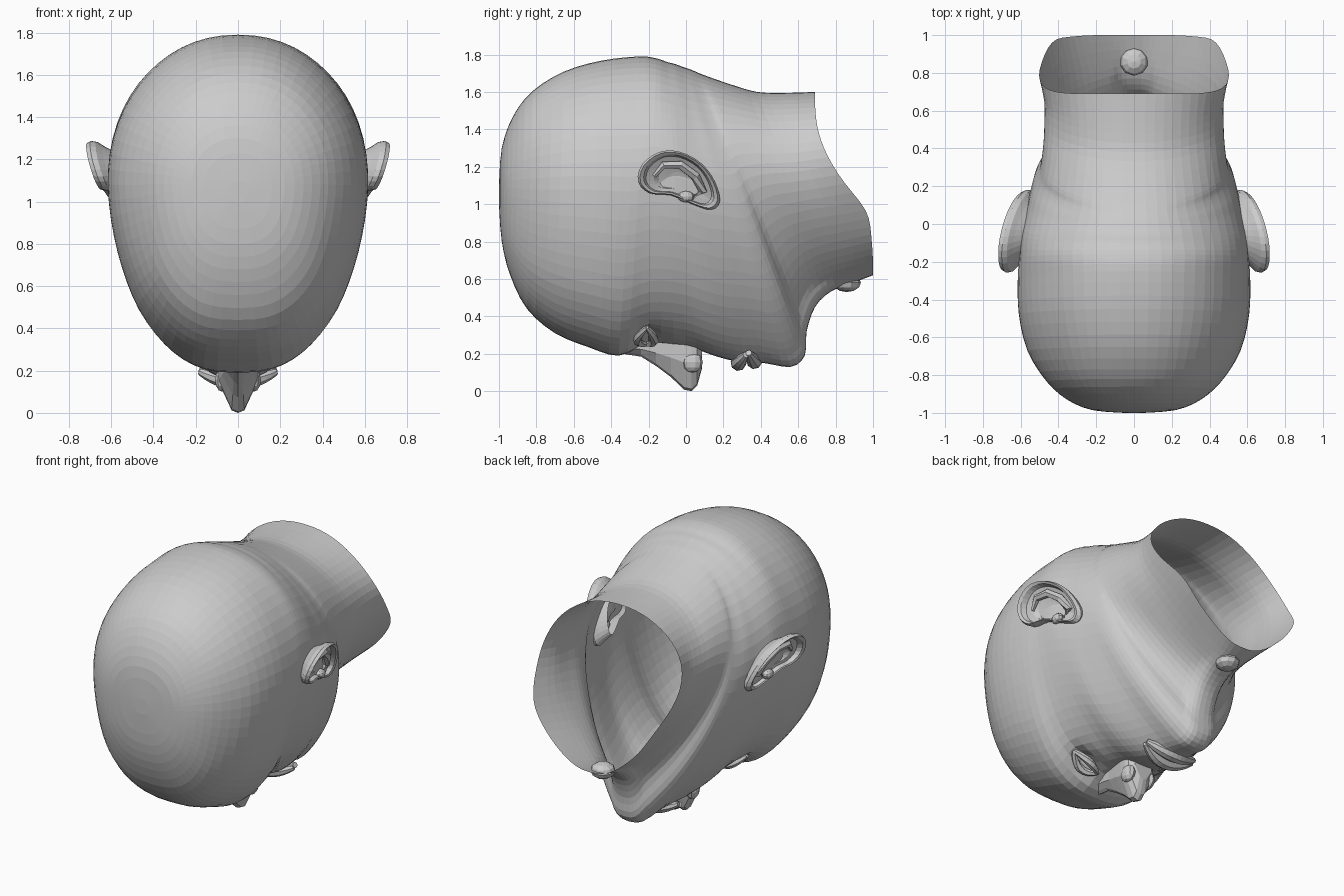
import bpy, bmesh, math
from mathutils import Vector

if "Cube" in bpy.data.objects:
    bpy.data.objects.remove(bpy.data.objects["Cube"])


def make(name, verts, faces):
    me = bpy.data.meshes.new(name)
    me.from_pydata([tuple(v) for v in verts], [], faces)
    bm = bmesh.new()
    bm.from_mesh(me)
    bmesh.ops.recalc_face_normals(bm, faces=bm.faces)
    bm.to_mesh(me)
    bm.free()
    ob = bpy.data.objects.new(name, me)
    bpy.context.collection.objects.link(ob)
    return ob


def loft(name, rings, caps=(True, True)):
    n = len(rings[0])
    verts = [v for r in rings for v in r]
    faces = []
    for i in range(len(rings) - 1):
        for j in range(n):
            k = (j + 1) % n
            faces.append((i * n + j, i * n + k, (i + 1) * n + k, (i + 1) * n + j))
    if caps[0]:
        faces.append(tuple(range(n)))
    if caps[1]:
        faces.append(tuple(range(len(verts) - n, len(verts))))
    return make(name, verts, faces)


def spline(rows, steps, closed=False):
    """Catmull-Rom resampling of rows of numbers."""
    out, n = [], len(rows)
    get = (lambda i: rows[i % n]) if closed else (lambda i: rows[max(0, min(n - 1, i))])
    for i in range(n if closed else n - 1):
        for s in range(steps):
            t = s / steps
            out.append([0.5 * (2 * b + (c - a) * t + (2 * a - 5 * b + 4 * c - d) * t * t
                               + (3 * b - a - 3 * c + d) * t ** 3)
                        for a, b, c, d in zip(get(i - 1), get(i), get(i + 1), get(i + 2))])
    if not closed:
        out.append(list(rows[-1]))
    return out


def tube(name, pts, radii, sides=6):
    pts = [Vector(p) for p in pts]
    rings = []
    for i, p in enumerate(pts):
        d = (pts[min(i + 1, len(pts) - 1)] - pts[max(i - 1, 0)]).normalized()
        u = d.cross(Vector((0.1, 0.2, 1))).normalized()
        w = d.cross(u)
        rings.append([p + radii[i] * (u * math.cos(2 * math.pi * k / sides)
                                      + w * math.sin(2 * math.pi * k / sides)) for k in range(sides)])
    return loft(name, rings)


def blob(name, loc, scale):
    bm = bmesh.new()
    bmesh.ops.create_uvsphere(bm, u_segments=10, v_segments=6, radius=1)
    for v in bm.verts:
        v.co = Vector(a * b + c for a, b, c in zip(v.co, scale, loc))
    me = bpy.data.meshes.new(name)
    bm.to_mesh(me)
    bm.free()
    bpy.context.collection.objects.link(bpy.data.objects.new(name, me))


# Skull, jaw and neck: fanned sections (back y, z, front y, z, widths back / middle / front)
skull = [
    (-1.00, 1.10, -1.00, 1.00, .05, .05, .05), (-.985, 1.30, -.985, .80, .22, .22, .21),
    (-.925, 1.47, -.94, .62, .34, .35, .33), (-.82, 1.605, -.85, .44, .46, .46, .43),
    (-.65, 1.71, -.70, .31, .55, .56, .51), (-.45, 1.768, -.52, .235, .60, .605, .55),
    (-.25, 1.79, -.36, .19, .61, .61, .545), (-.16, 1.78, -.20, .25, .61, .60, .53),
    (-.10, 1.76, .00, .24, .60, .59, .50), (-.06, 1.75, .15, .19, .585, .57, .47),
    (-.02, 1.735, .27, .16, .57, .55, .43)]
jaw_neck = [
    (.01, 1.725, .42, .15, .555, .53, .39), (.03, 1.718, .56, .13, .54, .51, .36),
    (.06, 1.705, .635, .19, .525, .49, .335), (.11, 1.685, .645, .32, .515, .465, .29),
    (.24, 1.64, .69, .45, .495, .455, .29), (.38, 1.60, .77, .53, .48, .455, .31),
    (.53, 1.595, .88, .575, .48, .46, .335), (.69, 1.60, 1.00, .62, .50, .49, .38)]
SEG = 64
rows = spline(skull + jaw_neck, 3)
rings = []
for i, (ty, tz, by, bz, w1, w2, w3) in enumerate(rows):
    edge = max(0, (i - len(rows) + 5) / 4)
    ring = []
    w1, w3 = w1 * 1.03, w3 * .97
    for j in range(SEG):
        a = 2 * math.pi * j / SEG
        t = (1 - math.cos(a)) / 2
        u = (t - .5) / .3
        w = w2 + (w3 - w1) / 2 * u + ((w1 + w3) / 2 - w2) * u * u
        w = max(w, .6 * min(w1, w3))
        n = 2.2 if t < .5 else 2.2 + min(1, (t - .5) / .3) * .6
        x = w * max(0, 1 - abs(2 * t - 1) ** n) ** (1 / n)
        x = -x if a > math.pi else x
        if j in (0, SEG // 2):
            x = 0
        # wavy cut edge of the neck
        y = ty + (by - ty) * t + edge * (.03 * math.exp(-((t - .65) / .12) ** 2)
                                         - .05 * math.sin(2 * math.pi * t))
        z = tz + (bz - tz) * t
        if t > .8:  # eye sockets
            z += .06 * math.exp(-((abs(x) - .2) / .09) ** 2 - ((y + .21) / .07) ** 2)
        ring.append((x, y, z))
    rings.append(ring)
loft("head_and_neck", rings, caps=(True, False))

# Nose: (y, ridge z, half width, ridge half width)
nose = [(-.34, .20, .05, .02), (-.24, .185, .055, .02), (-.16, .135, .065, .02),
        (-.08, .075, .085, .025), (-.01, .008, .10, .03), (.03, .0, .105, .03),
        (.06, .03, .10, .03), (.085, .12, .07, .025)]
loft("nose", [[(-w, y, .29), (-w * .9, y, z + (.25 - z) * .6), (-r, y, z + .012), (0, y, z),
               (r, y, z + .012), (w * .9, y, z + (.25 - z) * .6), (w, y, .29)]
              for y, z, w, r in nose])

# Lips curving around the face
for name, y0, z0, bow in (("upper_lip", .28, .15, .04), ("lower_lip", .365, .16, -.03)):
    pts, rad = [], []
    for k in range(13):
        u = k / 6 - 1
        pts.append((.18 * u, y0 + bow * u * u, z0 + .045 * u * u))
        rad.append(.042 * (1 - .6 * u * u))
    tube(name, pts, rad, 8)

# Larynx bump
blob("larynx", (0, .86, .58), (.075, .075, .05))

# Ear outline in the side view, laid on a slanted plane
outline = spline([(-.25, 1.12), (-.23, 1.21), (-.14, 1.275), (-.03, 1.275), (.08, 1.215), (.15, 1.12),
                  (.175, 1.02), (.13, .975), (.04, 1.0), (-.08, 1.05), (-.19, 1.06)], 3, True)
cy, cz = -.04, 1.135


def ear_point(s, y, z, scale, off):
    y, z = cy + (y - cy) * scale, cz + (z - cz) * scale
    return (s * (.595 + .33 * (z - 1.03) - .16 * y + off), y, z)


for s, side in ((1, "right"), (-1, "left")):
    # Ear shell: back wall, rolled rim, bowl
    prof = [(.62, -.10), (.86, -.05), (1.0, -.025), (1.03, .0), (.97, .022), (.88, .015),
            (.82, -.015), (.62, -.022), (.5, -.04), (.25, -.045)]
    loft(side + "_ear", [[ear_point(s, y, z, k, o) for y, z in outline] for k, o in prof],
         caps=(False, True))
    # Inner ear fold and front flap
    fold = [(-.17, 1.15), (-.12, 1.21), (-.03, 1.21), (.05, 1.15), (.09, 1.07), (.04, 1.04)]
    tube(side + "_ear_fold", [ear_point(s, y, z, 1, -.018) for y, z in fold],
         [.012, .022, .025, .026, .026, .012])
    blob(side + "_ear_flap", ear_point(s, .0, 1.04, 1, -.005), (.03, .045, .03))
    # Eyelids
    for lid, dy in (("upper_lid", -.05), ("lower_lid", .04)):
        pts, rad = [], []
        for k in range(9):
            u = k / 4 - 1
            x = .2 + .09 * u
            pts.append((s * x, -.21 + dy * (1 - u * u), .275 + .045 * u + .02 * u * u))
            rad.append(.024 - .012 * u * u)
        tube(side + "_" + lid, pts, rad)
    # Nostril wing
    blob(side + "_nostril_wing", (s * .075, .035, .155), (.035, .055, .055))
